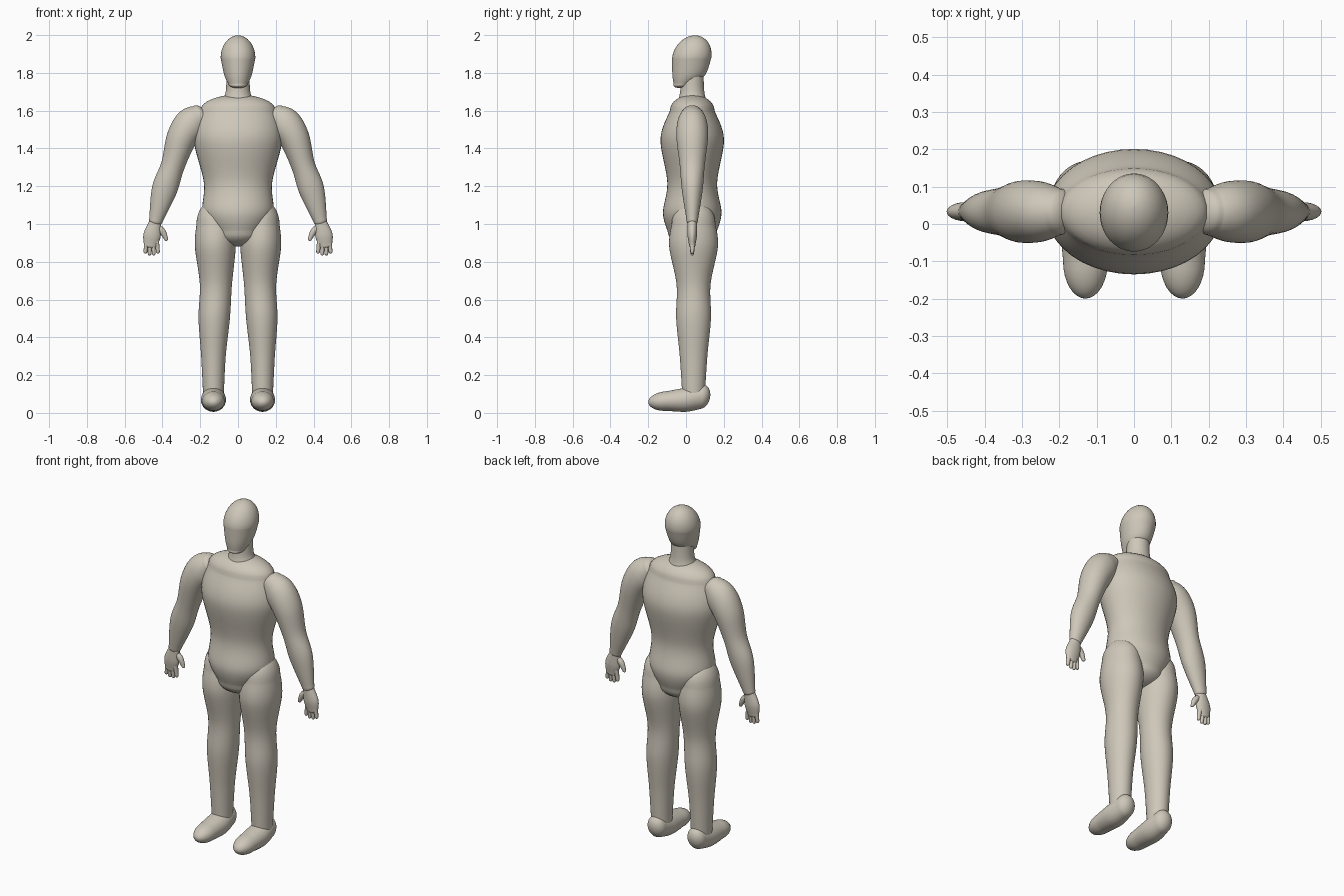
import bpy, bmesh, math
from mathutils import Vector

default_cube = bpy.data.objects.get("Cube")
if default_cube:
    bpy.data.objects.remove(default_cube)

clay = bpy.data.materials.new("warm clay")
clay.use_nodes = True
tone = (0.62, 0.575, 0.49, 1)
clay.diffuse_color = tone
clay.node_tree.nodes["Principled BSDF"].inputs["Base Color"].default_value = tone

SIDEWAYS, BACKWARD, UPWARD = Vector((1, 0, 0)), Vector((0, 1, 0)), Vector((0, 0, 1))
MIDDLE = 0.033  # depth of the body's centre line


def ring(x, z, width, depth, y=MIDDLE):
    """One elliptical cross-section: its centre and two radii."""
    return Vector((x, y, z)), width, depth


def blend(before, start, end, after, t):
    """Smooth curve between start and end, guided by their neighbours."""
    leave, arrive = (end - before) / 2, (after - start) / 2
    gap = end - start
    return start + t * (leave + t * (3 * gap - 2 * leave - arrive + t * (leave + arrive - 2 * gap)))


def smooth_path(rings, steps=8):
    """Fill in extra cross-sections between the given ones."""
    padded = [rings[0], *rings, rings[-1]]
    path = []
    for group in zip(padded, padded[1:], padded[2:], padded[3:]):
        for step in range(steps):
            path.append(tuple(blend(*values, step / steps) for values in zip(*group)))
    return path + [rings[-1]]


def dome(last, previous, length, steps=8):
    """Cross-sections of a rounded end continuing past the last one."""
    centre, width, depth = last
    direction = (centre - previous[0]).normalized()
    sections = []
    for step in range(1, steps + 1):
        angle = math.pi / 2 * step / steps
        shrink = max(math.cos(angle), 0.01)
        sections.append((centre + direction * length * math.sin(angle), width * shrink, depth * shrink))
    return sections


def loft(name, rings, caps, across=None, up=BACKWARD, sides=40, mirror=False):
    """Skin a row of ellipses, with rounded ends of the given lengths."""
    path = smooth_path(rings)
    first, last = (dome(path[0], path[1], caps[0]), dome(path[-1], path[-2], caps[1]))
    path = first[::-1] + path + last
    bm = bmesh.new()
    loops = []
    for i, (centre, width, depth) in enumerate(path):
        travel = path[min(i + 1, len(path) - 1)][0] - path[max(i - 1, 0)][0]
        side = across or travel.cross(up).normalized()
        angles = [math.tau * s / sides for s in range(sides)]
        loops.append([bm.verts.new(centre + side * width * math.cos(a) + up * depth * math.sin(a))
                      for a in angles])
    for lower, upper in zip(loops, loops[1:]):
        for s in range(sides):
            bm.faces.new((lower[s - 1], lower[s], upper[s], upper[s - 1]))
    bm.faces.new(loops[0])
    bm.faces.new(loops[-1])
    bmesh.ops.recalc_face_normals(bm, faces=bm.faces)
    for face in bm.faces:
        face.smooth = True
    mesh = bpy.data.meshes.new(name)
    bm.to_mesh(mesh)
    bm.free()
    mesh.materials.append(clay)
    part = bpy.data.objects.new(name, mesh)
    bpy.context.collection.objects.link(part)
    if mirror:
        part.modifiers.new("both sides", "MIRROR").use_mirror_merge = False


# Head: egg shape with the chin pushed forward
loft("head", [
    ring(0, 1.74, 0.05, 0.05, y=-0.015),
    ring(0, 1.79, 0.073, 0.087, y=0.015),
    ring(0, 1.88, 0.092, 0.104, y=0.03),
], caps=(0.025, 0.12), across=SIDEWAYS)

# Neck flaring into the shoulders
loft("neck", [
    ring(0, 1.64, 0.09, 0.08),
    ring(0, 1.7, 0.065, 0.064),
    ring(0, 1.8, 0.062, 0.06),
], caps=(0.02, 0.02), across=SIDEWAYS)

# Torso from crotch to shoulders
loft("torso", [
    ring(0, 0.96, 0.135, 0.13),
    ring(0, 1.06, 0.188, 0.155),
    ring(0, 1.22, 0.181, 0.132),
    ring(0, 1.45, 0.235, 0.168),
    ring(0, 1.6, 0.2, 0.118),
], caps=(0.08, 0.085), across=SIDEWAYS)

# Legs from hip dome to ankle
loft("legs", [
    ring(0.12, 1, 0.1, 0.116, y=0.04),
    ring(0.12, 0.88, 0.108, 0.129, y=0.04),
    ring(0.117, 0.68, 0.085, 0.09, y=0.04),
    ring(0.126, 0.5, 0.083, 0.092, y=0.04),
    ring(0.13, 0.3, 0.065, 0.073, y=0.04),
    ring(0.13, 0.1, 0.055, 0.06, y=0.04),
], caps=(0.13, 0.03), across=SIDEWAYS, mirror=True)

# Feet: long rounded toe and a raised heel
loft("feet", [
    ring(0.13, 0.063, 0.06, 0.052, y=-0.1),
    ring(0.13, 0.07, 0.066, 0.064, y=0),
    ring(0.13, 0.086, 0.055, 0.064, y=0.08),
], caps=(0.1, 0.05), across=SIDEWAYS, up=UPWARD, mirror=True)

# Arms from shoulder dome through elbow to wrist
loft("arms", [
    ring(0.2, 1.57, 0.066, 0.062),
    ring(0.25, 1.53, 0.086, 0.08),
    ring(0.3, 1.45, 0.08, 0.083),
    ring(0.345, 1.31, 0.063, 0.066),
    ring(0.39, 1.18, 0.067, 0.055),
    ring(0.435, 1.02, 0.036, 0.03),
], caps=(0.04, 0.03), mirror=True)

# Palms
loft("palms", [
    ring(0.44, 1, 0.034, 0.025),
    ring(0.455, 0.94, 0.046, 0.025),
    ring(0.463, 0.89, 0.036, 0.017),
], caps=(0.03, 0.02), sides=24, mirror=True)

# Thumbs pointing down and inward
loft("thumbs", [
    ring(0.43, 0.99, 0.014, 0.014),
    ring(0.4, 0.96, 0.017, 0.016),
    ring(0.38, 0.92, 0.01, 0.01),
], caps=(0.01, 0.01), sides=16, mirror=True)

# Four short fingers fanning out, the middle two longer
for finger in range(4):
    spread = finger - 1.5
    tip = 0.84 + 0.01 * abs(spread)
    loft(f"fingers_{finger + 1}", [
        ring(0.457 + 0.018 * spread, 0.91, 0.012, 0.015),
        ring(0.457 + 0.022 * spread, tip, 0.01, 0.01),
    ], caps=(0.02, 0.012), sides=16, mirror=True)
